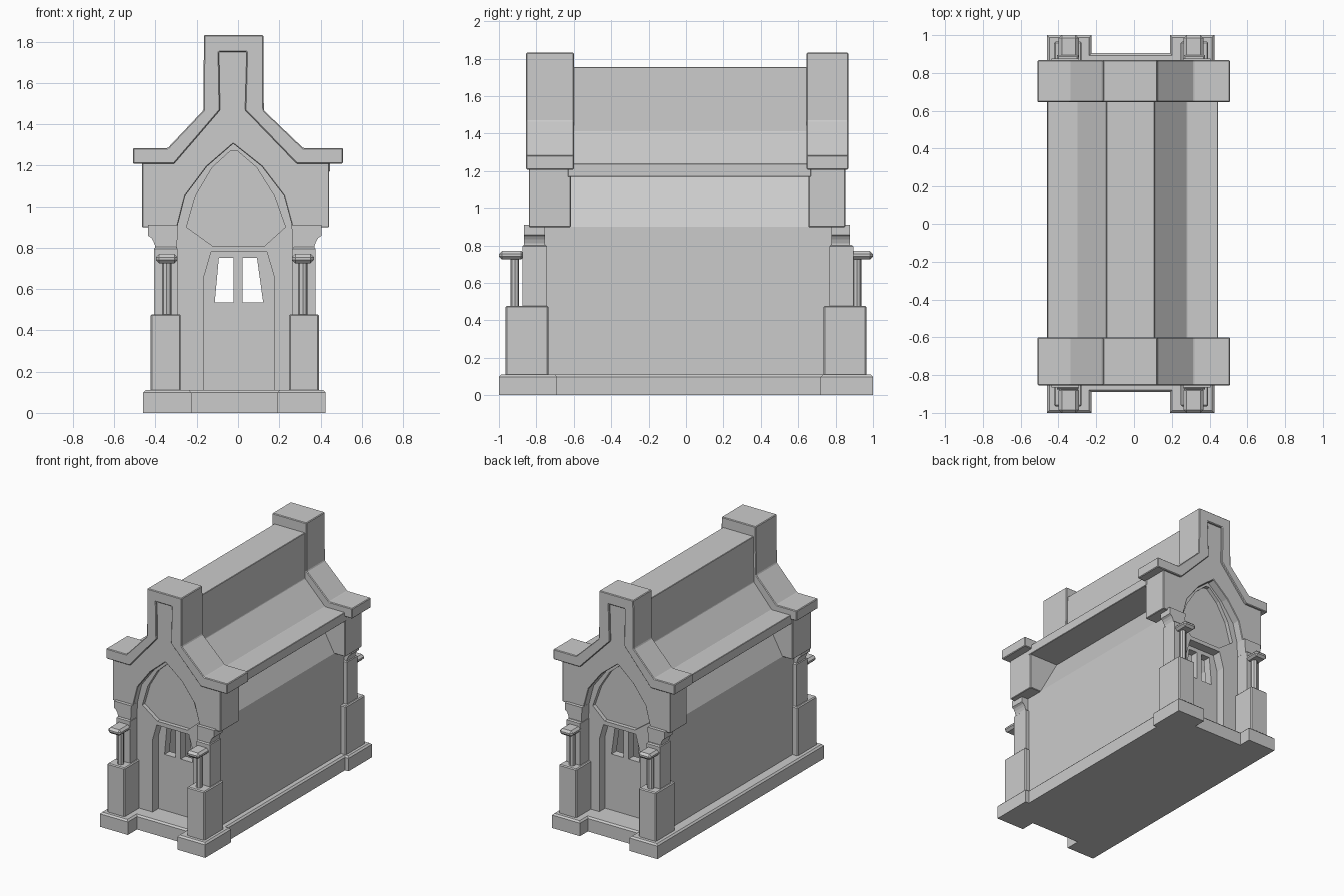
import bpy, bmesh
from mathutils import Vector

if "Cube" in bpy.data.objects:
    bpy.data.objects.remove(bpy.data.objects["Cube"])

CX = -0.0155  # mirror line of the paired parts


def finish(name, bm, bevel=0.0):
    bmesh.ops.recalc_face_normals(bm, faces=bm.faces)
    me = bpy.data.meshes.new(name)
    bm.to_mesh(me)
    bm.free()
    ob = bpy.data.objects.new(name, me)
    bpy.context.collection.objects.link(ob)
    if bevel:
        m = ob.modifiers.new("edge_bevel", 'BEVEL')
        m.width, m.segments, m.limit_method = bevel, 1, 'ANGLE'
    return ob


def extrude(name, loops, h0, h1, axis='y', bevel=0.0, top_bevel=0.0):
    """Extrude an outline (first loop) with holes (other loops)."""
    bm = bmesh.new()
    edges = []
    for pts in loops:
        vs = [bm.verts.new((a, h0, b) if axis == 'y' else (a, b, h0)) for a, b in pts]
        if len(loops) == 1:
            bm.faces.new(vs)
        else:
            edges += [bm.edges.new((vs[i - 1], vs[i])) for i in range(len(vs))]
    if edges:
        bmesh.ops.triangle_fill(bm, edges=edges, use_beauty=True)
    r = bmesh.ops.extrude_face_region(bm, geom=bm.faces[:])
    d = Vector((0, h1 - h0, 0)) if axis == 'y' else Vector((0, 0, h1 - h0))
    bmesh.ops.translate(bm, vec=d, verts=[v for v in r['geom'] if isinstance(v, bmesh.types.BMVert)])
    if top_bevel:
        bmesh.ops.recalc_face_normals(bm, faces=bm.faces)
        rim = [ed for ed in bm.edges if all(abs(v.co.z - h1) < 1e-5 for v in ed.verts)]
        bmesh.ops.bevel(bm, geom=rim, offset=top_bevel, segments=1, affect='EDGES')
    return finish(name, bm, bevel)


def box(name, x0, x1, y0, y1, z0, z1, **kw):
    y0, y1 = sorted((y0, y1))
    return extrude(name, [[(x0, y0), (x1, y0), (x1, y1), (x0, y1)]], z0, z1, 'z', **kw)


# Plinth with projecting corners
extrude("plinth", [[(-.46, -1), (-.225, -1), (-.225, -.89), (.19, -.89), (.19, -1), (.425, -1),
                    (.425, -.69), (.395, -.69), (.395, .72), (.425, .72), (.425, 1), (.19, 1),
                    (.19, .905), (-.225, .905), (-.225, 1), (-.46, 1)]], 0, .11, 'z', top_bevel=.012)

# Side walls leaning in above the springing line
for s, side in ((-1, "left"), (1, "right")):
    prof = [(.365, .1), (.365, .9), (.21, 1.18), (.16, 1.18), (.325, .88), (.325, .1)]
    extrude(side + "_wall", [[(CX + s * x, z) for x, z in prof]], -.75, .76)

# Main roof
extrude("main_roof", [[(-.458, 1.17), (-.458, 1.24), (-.30, 1.24), (-.15, 1.41), (-.147, 1.755),
                       (.11, 1.755), (.112, 1.41), (.28, 1.24), (.445, 1.24), (.445, 1.17)]],
        -.632, .668, bevel=.003)

# Outlines used on both ends
coping = [(-.51, 1.208), (-.51, 1.285), (-.34, 1.285), (-.168, 1.467), (-.165, 1.832), (.123, 1.832),
          (.125, 1.467), (.315, 1.285), (.508, 1.285), (.508, 1.208), (.285, 1.208), (.034, 1.468),
          (.042, 1.75), (-.092, 1.75), (-.087, 1.468), (-.31, 1.208)]
gable = [(-.465, .898), (-.465, 1.22), (-.305, 1.22), (-.095, 1.47), (-.1, 1.76), (.05, 1.76), (.042, 1.47),
         (.28, 1.22), (.442, 1.22), (.442, .898), (.264, .898), (.222, 1.055), (.115, 1.195), (-.023, 1.305),
         (-.15, 1.195), (-.255, 1.055), (-.295, .898)]
end_wall = [(-.38, .1), (-.38, .9), (-.23, 1.17), (-.02, 1.4), (.197, 1.17), (.348, .9), (.348, .1),
            (.175, .1), (.175, .66), (.14, .78), (-.13, .78), (-.165, .66), (-.165, .1)]
panel = [(-.125, .81), (-.25, .9), (-.205, 1.055), (-.125, 1.19), (-.035, 1.272), (-.005, 1.272),
         (.09, 1.19), (.175, 1.055), (.23, .9), (.13, .81)]
door = [(-.18, .1), (-.18, .7), (-.14, .795), (.15, .795), (.19, .7), (.19, .1)]
windows = [[(-.113, .535), (-.022, .535), (-.022, .75), (-.093, .75)],
           [(.022, .535), (.122, .535), (.092, .75), (.022, .75)]]

# Per end: coping, gable, pier and capital depths differ slightly
ends = (("front", -1, (.855, .600), (.84, .615), (.875, .743), (.865, .755)),
        ("back", 1, (.868, .645), (.852, .655), (.895, .768), (.877, .777)))
for end, e, cop, gab, pier, cap in ends:
    extrude(end + "_coping", [coping], e * cop[0], e * cop[1], bevel=.005)
    extrude(end + "_gable", [gable], e * gab[0], e * gab[1], bevel=.004)
    extrude(end + "_end_wall", [end_wall, panel], e * .79, e * .70)
    extrude(end + "_arch_panel", [[(CX + (x - CX) * 1.05, z) for x, z in panel]], e * .76, e * .71)
    extrude(end + "_door", [door] + windows, e * .72, e * .66)
    for s, side in ((-1, "left"), (1, "right")):
        n = f"{end}_{side}_"
        c = CX + s * .335
        # Pier with coved capital
        box(n + "pier", c - .057, c + .057, e * pier[0], e * pier[1], .1, .803, top_bevel=.008)
        cove = [(-.055, .79), (-.055, .82), (-.06, .91), (.085, .91), (.085, .858), (.07, .848),
                (.06, .832), (.052, .81), (.052, .79)]
        extrude(n + "capital", [[(c + s * x, z) for x, z in cove]], e * cap[0], e * cap[1])
        # Pedestal, colonnette and its cap
        box(n + "pedestal", c - .073, c + .073, e * .965, e * .735, .1, .478, bevel=.007)
        bm = bmesh.new()
        bmesh.ops.create_cone(bm, cap_ends=True, segments=8, radius1=.023, radius2=.023, depth=.27)
        bmesh.ops.translate(bm, verts=bm.verts, vec=(c - s * .005, e * .915, .605))
        finish(n + "colonnette", bm)
        box(n + "colonnette_cap", c - s * .005 - .053, c - s * .005 + .053,
            e * 1, e * .865, .725, .77, bevel=.016)
